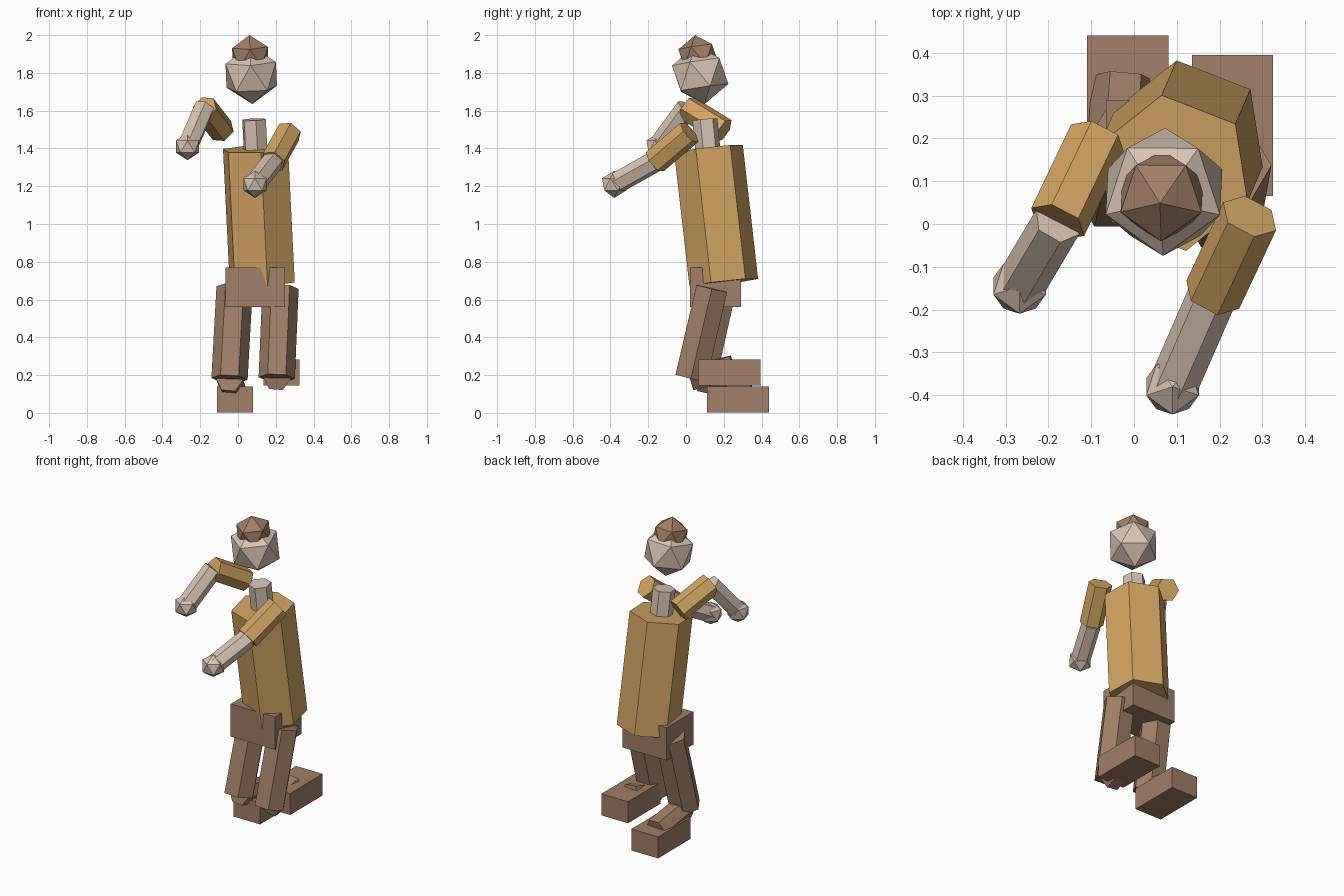
import bpy, bmesh, math
from mathutils import Vector, Matrix

cube = bpy.data.objects.get("Cube")
if cube:
    bpy.data.objects.remove(cube, do_unlink=True)


def material(name, color):
    mat = bpy.data.materials.new(name)
    mat.use_nodes = True
    mat.diffuse_color = (*color, 1)
    mat.node_tree.nodes["Principled BSDF"].inputs["Base Color"].default_value = (*color, 1)
    return mat


SKIN = material("pale_skin", (0.69, 0.55, 0.45))
SHIRT = material("ochre_shirt", (0.65, 0.37, 0.12))
BROWN = material("brown_cloth", (0.36, 0.21, 0.135))

Z = Vector((0, 0, 1))


def finish(name, bm, matrix, mat):
    bm.transform(matrix)
    mesh = bpy.data.meshes.new(name)
    bm.to_mesh(mesh)
    bm.free()
    mesh.materials.append(mat)
    obj = bpy.data.objects.new(name, mesh)
    bpy.context.collection.objects.link(obj)
    return obj


def prism(name, start, end, radius, mat, yaw=0.0):
    """Six-sided prism running between two points."""
    a, b = Vector(start), Vector(end)
    bm = bmesh.new()
    bmesh.ops.create_cone(bm, cap_ends=True, segments=6, radius1=radius,
                          radius2=radius, depth=(b - a).length)
    turn = Z.rotation_difference(b - a).to_matrix().to_4x4()
    spin = Matrix.Rotation(math.radians(yaw), 4, "Z")
    return finish(name, bm, Matrix.Translation((a + b) / 2) @ turn @ spin, mat)


def ball(name, center, radius, mat, up=Z):
    """Twenty-sided ball with a ring corner facing forward."""
    bm = bmesh.new()
    bmesh.ops.create_icosphere(bm, subdivisions=1, radius=radius)
    turn = Z.rotation_difference(Vector(up)).to_matrix().to_4x4()
    spin = Matrix.Rotation(math.radians(-90), 4, "Z")
    return finish(name, bm, Matrix.Translation(center) @ turn @ spin, mat)


def box(name, center, size, mat):
    bm = bmesh.new()
    bmesh.ops.create_cube(bm, size=1)
    return finish(name, bm, Matrix.Translation(center) @ Matrix.Diagonal((*size, 1)), mat)


# Trunk, leaning slightly forward
prism("torso", (0.128, 0.2, 0.69), (0.093, 0.119, 1.398), 0.185, SHIRT, 8.7)
prism("neck", (0.094, 0.118, 1.37), (0.085, 0.1, 1.553), 0.067, SKIN, 8.7)
box("pelvis", (0.092, 0.155, 0.665), (0.315, 0.27, 0.21), BROWN)

# Head and cap
lean = (-0.04, -0.15, 1)
ball("head", (0.07, 0.075, 1.79), 0.157, SKIN, lean)
ball("cap", (0.065, 0.065, 1.89), 0.111, BROWN, lean)

# Arms: shoulder, elbow, hand
arms = {
    "left": ((0.27, 0.018, 1.485), (0.184, -0.165, 1.33), (0.09, -0.38, 1.21)),
    "right": ((-0.085, 0.2, 1.495), (-0.178, 0.005, 1.615), (-0.267, -0.145, 1.41)),
}
for side, (shoulder, elbow, hand) in arms.items():
    low, high = sorted((shoulder, elbow), key=lambda p: p[2])
    prism(side + "_upper_arm", low, high, 0.07, SHIRT)
    prism(side + "_forearm", hand, elbow, 0.058, SKIN)
    ball(side + "_hand", hand, 0.072, SKIN)

# Legs: hip, knee, ankle, foot centre
legs = {
    "left": ((0.225, 0.137, 0.66), (0.205, 0.026, 0.185),
             (0.225, 0.25, 0.24), (0.23, 0.23, 0.213)),
    "right": ((-0.018, 0.185, 0.665), (-0.045, 0.075, 0.18),
              (-0.025, 0.34, 0.12), (-0.015, 0.275, 0.07)),
}
for side, (hip, knee, ankle, foot) in legs.items():
    prism(side + "_thigh", knee, hip, 0.096, BROWN, 30)
    prism(side + "_shin", knee, ankle, 0.073, BROWN, 30)
    box(side + "_foot", foot, (0.19, 0.33, 0.138), BROWN)
